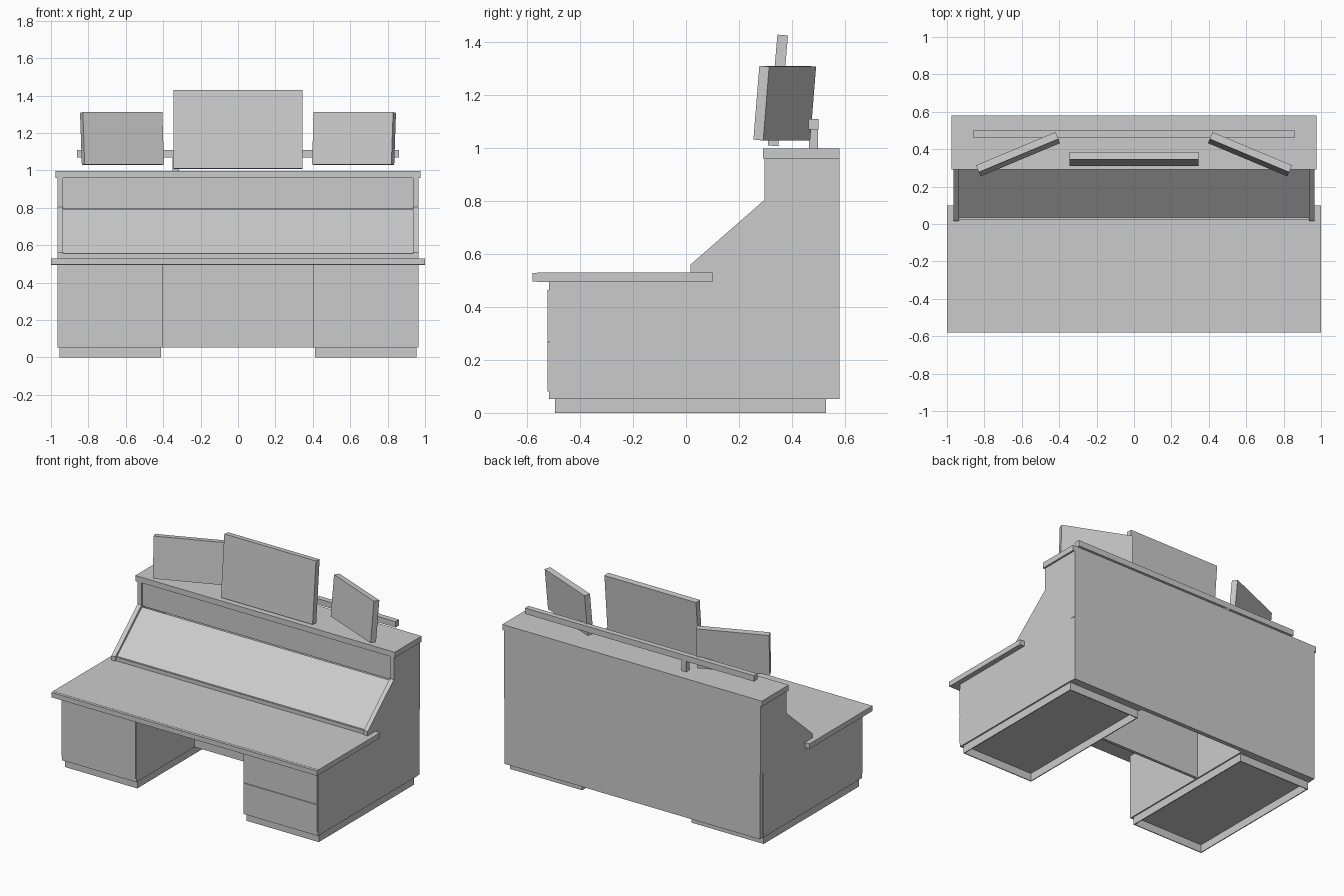
import bpy, bmesh
from math import radians

if "Cube" in bpy.data.objects:
    bpy.data.objects.remove(bpy.data.objects["Cube"])


def finish(name, bm):
    bmesh.ops.recalc_face_normals(bm, faces=bm.faces)
    me = bpy.data.meshes.new(name)
    bm.to_mesh(me)
    bm.free()
    ob = bpy.data.objects.new(name, me)
    bpy.context.collection.objects.link(ob)
    return ob


def box(name, x, y, z, rot=(0, 0, 0)):
    """Box from (min, max) ranges, rotated in degrees about its centre."""
    bm = bmesh.new()
    bmesh.ops.create_cube(bm, size=1)
    bmesh.ops.scale(bm, verts=bm.verts, vec=[r[1] - r[0] for r in (x, y, z)])
    ob = finish(name, bm)
    ob.location = [(r[0] + r[1]) / 2 for r in (x, y, z)]
    ob.rotation_euler = [radians(a) for a in rot]
    return ob


def prism(name, profile, x0, x1):
    """Extrude a (y, z) profile along x."""
    bm = bmesh.new()
    face = bm.faces.new([bm.verts.new((x0, y, z)) for y, z in profile])
    out = bmesh.ops.extrude_face_region(bm, geom=[face])
    moved = [v for v in out["geom"] if isinstance(v, bmesh.types.BMVert)]
    bmesh.ops.translate(bm, verts=moved, vec=(x1 - x0, 0, 0))
    return finish(name, bm)


def span(s, a, b):
    """Mirror an x range to side s."""
    return tuple(sorted((s * a, s * b)))


SIDE = [(0.017, 0.53), (0.017, 0.56), (0.297, 0.805), (0.297, 0.96),
        (0.579, 0.96), (0.579, 0.495), (0.1, 0.495), (0.1, 0.53)]

for s, side in ((-1, "left"), (1, "right")):
    # pedestal cabinet
    box(f"{side}_pedestal", span(s, 0.403, 0.965), (-0.517, 0.55), (0.053, 0.495))

    # open-bottomed plinth made of thin boards
    for i, yr in enumerate(((-0.495, -0.489), (0.522, 0.528))):
        box(f"{side}_plinth_cross_{i}", span(s, 0.412, 0.955), yr, (0, 0.053))
    for i, xr in enumerate(((0.412, 0.418), (0.949, 0.955))):
        box(f"{side}_plinth_rail_{i}", span(s, *xr), (-0.489, 0.522), (0, 0.053))

    # hutch end panel
    prism(f"{side}_hutch_end", SIDE, *span(s, 0.935, 0.965))

    # angled side monitor
    box(f"{side}_monitor", (s * 0.62 - 0.23, s * 0.62 + 0.23),
        (0.353, 0.393), (1.03, 1.31), (-5, 0, -22.7 * s))

# pedestal fronts: one door on the left, two drawers on the right
box("door", (-0.962, -0.406), (-0.523, -0.517), (0.08, 0.465))
box("lower_drawer", (0.406, 0.962), (-0.523, -0.517), (0.08, 0.266))
box("upper_drawer", (0.406, 0.962), (-0.523, -0.517), (0.27, 0.465))

# kneehole panel and full back panel
box("kneehole_panel", (-0.403, 0.403), (0.11, 0.13), (0.053, 0.495))
box("back_panel", (-0.962, 0.962), (0.55, 0.58), (0.053, 0.96))

# worktop with front edging
box("worktop", (-1, 1), (-0.562, 0.1), (0.495, 0.53))
box("worktop_edging", (-1, 1), (-0.58, -0.562), (0.496, 0.529))

# hutch fascia: lip, sloped panel, upright panel and top shelf
box("hutch_lip", (-0.935, 0.935), (0.025, 0.04), (0.53, 0.555))
prism("sloped_panel", [(0.035, 0.557), (0.305, 0.79), (0.305, 0.765), (0.035, 0.532)],
      -0.935, 0.935)
box("upright_panel", (-0.935, 0.935), (0.308, 0.328), (0.795, 0.96))
box("top_shelf", (-0.977, 0.977), (0.291, 0.58), (0.96, 0.998))

# centre monitor
box("centre_monitor", (-0.345, 0.345), (0.327, 0.367), (1.008, 1.428), (-5, 0, 0))

# monitor mounting rail and post
box("mounting_rail", (-0.862, 0.862), (0.463, 0.5), (1.07, 1.11))
box("rail_post", (-0.35, -0.315), (0.464, 0.499), (0.998, 1.07))
